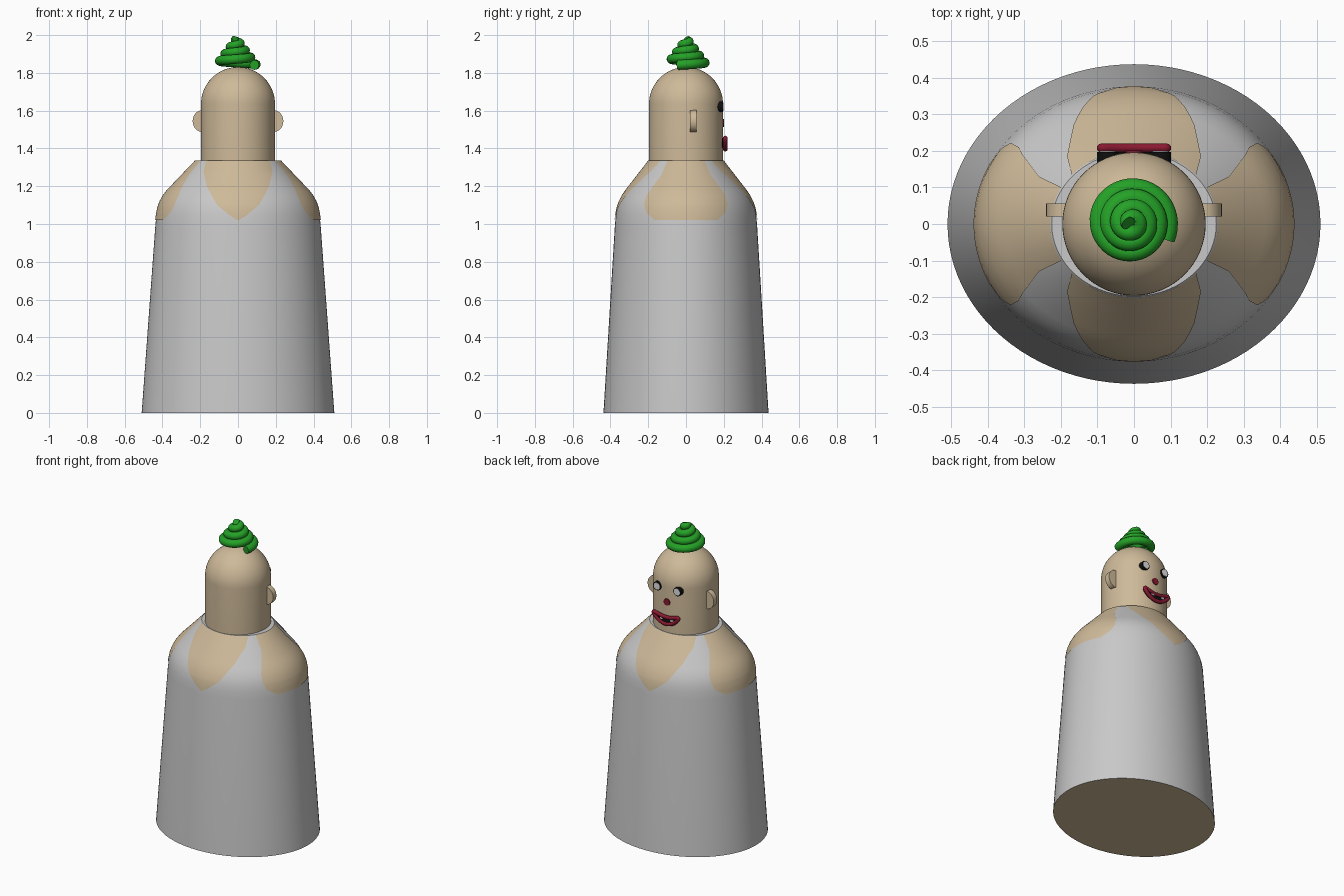
import bpy, bmesh, math
from mathutils import Matrix, Vector

cube = bpy.data.objects.get("Cube")
if cube:
    bpy.data.objects.remove(cube)


def material(name, rgb):
    m = bpy.data.materials.new(name)
    m.use_nodes = True
    m.diffuse_color = (*rgb, 1)
    m.node_tree.nodes["Principled BSDF"].inputs["Base Color"].default_value = (*rgb, 1)
    return m


GREY = material("robe grey", (0.58, 0.58, 0.58))
SKIN = material("skin tan", (0.62, 0.49, 0.32))
GREEN = material("hair green", (0.018, 0.36, 0.02))
RED = material("lip red", (0.25, 0.01, 0.03))
BLACK = material("black", (0.005, 0.005, 0.005))
WHITE = material("white", (0.75, 0.75, 0.75))


def finish(name, bm, mats, normals=True):
    if normals:
        bmesh.ops.recalc_face_normals(bm, faces=bm.faces)
    me = bpy.data.meshes.new(name)
    bm.to_mesh(me)
    bm.free()
    ob = bpy.data.objects.new(name, me)
    bpy.context.collection.objects.link(ob)
    for m in mats:
        me.materials.append(m)
    bpy.ops.object.select_all(action='DESELECT')
    ob.select_set(True)
    bpy.context.view_layer.objects.active = ob
    bpy.ops.object.shade_smooth_by_angle(angle=math.radians(35))
    return ob


def loft(name, rings, mats, segments=96):
    """Skin stacked ellipses given as (z, rx, ry) and cap both ends."""
    bm = bmesh.new()
    loops = []
    for z, rx, ry in rings:
        angles = [math.tau * i / segments for i in range(segments)]
        loops.append([bm.verts.new((rx * math.cos(a), ry * math.sin(a), z)) for a in angles])
    for low, high in zip(loops, loops[1:]):
        for i in range(segments):
            j = (i + 1) % segments
            bm.faces.new((low[i], low[j], high[j], high[i]))
    bm.faces.new(loops[0][::-1]).material_index = len(mats) - 1
    bm.faces.new(loops[-1])
    return finish(name, bm, mats)


def disc(name, mat, radius, centre, depth, stretch=1.0, segments=32):
    """Cylinder whose axis runs along y."""
    bm = bmesh.new()
    place = (Matrix.Translation(centre) @ Matrix.Diagonal((1, 1, stretch, 1))
             @ Matrix.Rotation(math.pi / 2, 4, 'X'))
    bmesh.ops.create_cone(bm, cap_ends=True, segments=segments, radius1=radius,
                          radius2=radius, depth=depth, matrix=place)
    return finish(name, bm, [mat])


def tube(name, mat, points, radius, cyclic=False):
    """Round tube along a list of points."""
    cu = bpy.data.curves.new(name, 'CURVE')
    cu.dimensions = '3D'
    cu.bevel_depth = radius
    cu.bevel_resolution = 4
    cu.use_fill_caps = True
    sp = cu.splines.new('POLY')
    sp.points.add(len(points) - 1)
    for p, (co, r) in zip(sp.points, points):
        p.co = (*co, 1)
        p.radius = r
    sp.use_cyclic_u = cyclic
    sp.use_smooth = True
    cu.materials.append(mat)
    ob = bpy.data.objects.new(name, cu)
    bpy.context.collection.objects.link(ob)
    return ob


# Robe: tapered oval body with rounded shoulders, tan underside
BODY = [(0, 0.51, 0.437), (1.0, 0.437, 0.376), (1.05, 0.431, 0.371),
        (1.09, 0.423, 0.363), (1.12, 0.412, 0.352), (1.15, 0.396, 0.337),
        (1.18, 0.373, 0.317), (1.335, 0.225, 0.197)]
loft("robe", BODY, [GREY, SKIN])


def lerp_table(table, z):
    for a, b in zip(table, table[1:]):
        if z <= b[0]:
            t = (z - a[0]) / (b[0] - a[0])
            return [p + (q - p) * t for p, q in zip(a[1:], b[1:])]
    return list(table[-1][1:])


# Bare skin panels on the shoulders, chest and back, following the robe surface
def skin_panel(name, widths, sideways, sign, columns=32):
    bm = bmesh.new()
    heights = sorted({w[0] for w in widths} | {b[0] for b in BODY if b[0] > 1.02}
                     | {1.21, 1.24, 1.27})
    rows = []
    for z in heights:
        rx, ry = (r + 0.004 for r in lerp_table(BODY, z))
        half = lerp_table(widths, z)[0]
        row = []
        for i in range(columns + 1):
            u = half * (2 * i / columns - 1)
            if sideways:
                co = (sign * rx * math.sqrt(1 - (u / ry) ** 2), u, z)
            else:
                co = (u, sign * ry * math.sqrt(1 - (u / rx) ** 2), z)
            row.append(bm.verts.new(co))
        rows.append(row)
    for low, high in zip(rows, rows[1:]):
        for i in range(columns):
            f = bm.faces.new((low[i], low[i + 1], high[i + 1], high[i]))
            f.normal_update()
            if f.normal.dot(f.calc_center_median()) < 0:
                f.normal_flip()
    return finish(name, bm, [SKIN], normals=False)


SIDE = [(1.02, 0.165), (1.06, 0.21), (1.1, 0.222), (1.15, 0.21), (1.2, 0.175),
        (1.26, 0.13), (1.335, 0.1)]
CHEST = [(1.02, 0.004), (1.05, 0.05), (1.1, 0.11), (1.15, 0.14), (1.2, 0.165),
         (1.28, 0.183), (1.335, 0.17)]
for sign, side, face in ((1, "left", "back"), (-1, "right", "front")):
    skin_panel(side + "_shoulder_skin", SIDE, True, sign)
    skin_panel(face + "_chest_skin", CHEST, False, sign)

# Head: cylinder with a domed top
R = 0.196
dome = [(1.635 + R * math.sin(a), R * math.cos(a), R * math.cos(a))
        for a in (math.pi / 2 * i / 16 for i in range(16))]
loft("head", [(1.32, R, R)] + dome + [(1.831, 0.004, 0.004)], [SKIN], 64)

# Ears and eyes
for sign, side in ((1, "left"), (-1, "right")):
    disc(side + "_ear", SKIN, 0.05, (sign * 0.19, 0.038, 1.545), 0.035, 1.15)
    disc(side + "_eye_rim", BLACK, 0.028, (sign * 0.073, 0.18, 1.62), 0.034)
    disc(side + "_eye", WHITE, 0.022, (sign * 0.073, 0.195, 1.62), 0.008)

# Nose
disc("nose", RED, 0.022, (0, 0.188, 1.535), 0.026)


# Mouth: smiling lip loop, dark inside and teeth
def smile(t, grow=1.0):
    x = 0.09 * math.cos(t) * grow
    return Vector((x, 0.208, 1.418 + 4.2 * x * x + 0.022 * math.sin(t) * grow))


turn = [math.tau * i / 48 for i in range(48)]
tube("lips", RED, [(smile(t), 1) for t in turn], 0.012, True)
bm = bmesh.new()
rim = [[bm.verts.new(smile(t) + Vector((0, dy, 0))) for t in turn] for dy in (-0.018, 0.002)]
n = len(turn)
for i in range(n):
    j = (i + 1) % n
    bm.faces.new((rim[0][i], rim[0][j], rim[1][j], rim[1][i]))
for loop in rim:
    for i in range(n // 2):
        corners = [loop[i], loop[i + 1], loop[(n - i - 1) % n], loop[(n - i) % n]]
        bm.faces.new(list(dict.fromkeys(corners)))
finish("mouth_inside", bm, [BLACK])
for i, x in enumerate((-0.045, 0.03)):
    bm = bmesh.new()
    place = Matrix.Translation((x, 0.211, 1.43)) @ Matrix.Diagonal((0.02, 0.006, 0.014, 1))
    bmesh.ops.create_cube(bm, size=1, matrix=place)
    finish(f"tooth_{i + 1}", bm, [WHITE])

# Hair: one thick coil winding inward up to a tip
coil = []
steps, turns = 150, 3.6
for i in range(steps + 1):
    t = i / steps
    a = -0.45 + math.tau * turns * t
    r = 0.098 * (1 - t) + 0.006
    coil.append(((-0.008 + r * math.cos(a), 0.004 + r * math.sin(a), 1.842 + 0.136 * t),
                 1 - 0.15 * t))
tube("hair_coil", GREEN, coil, 0.026)
